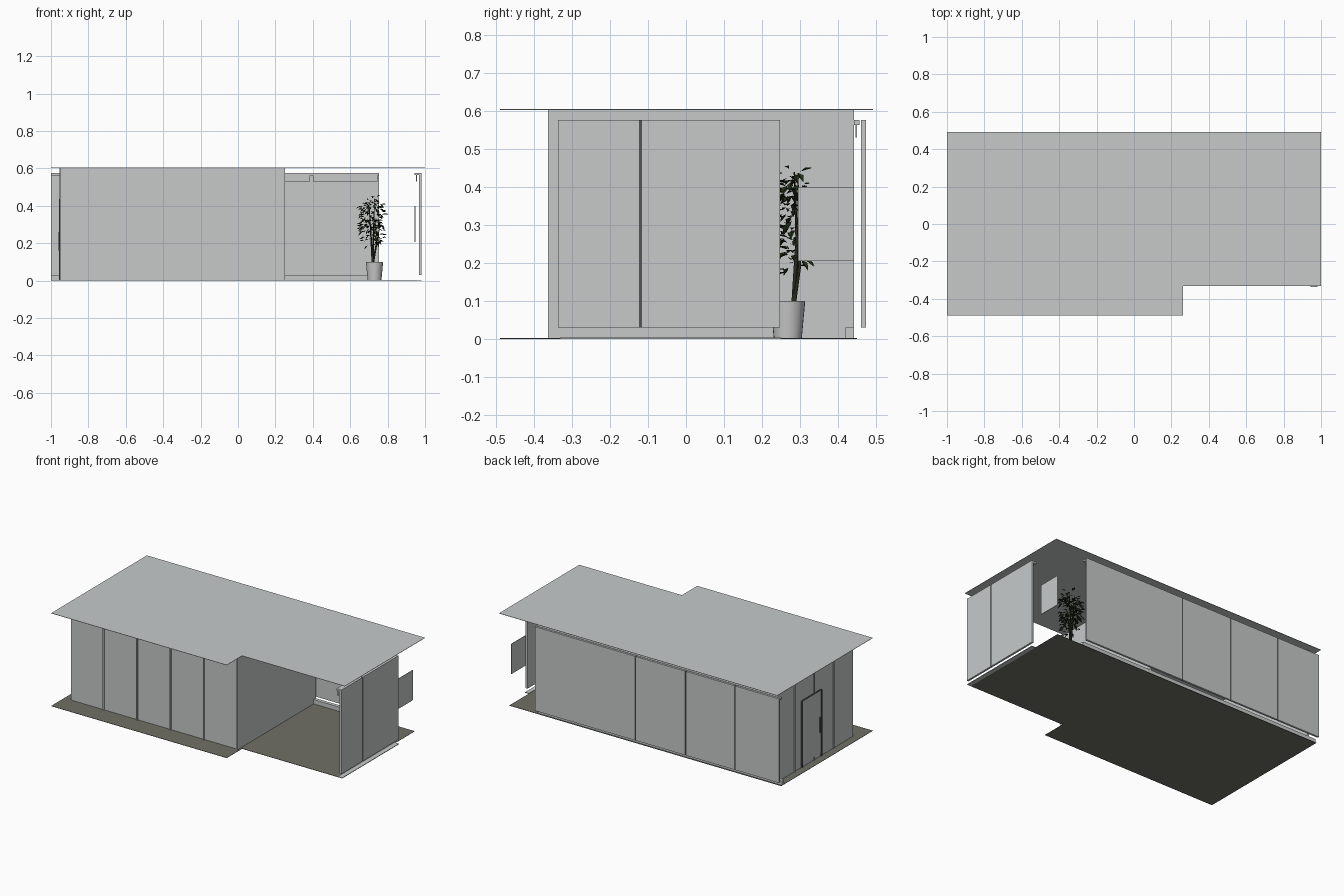
import bpy, bmesh, math, random
from mathutils import Vector, Matrix

cube = bpy.data.objects.get("Cube")
if cube:
    bpy.data.objects.remove(cube, do_unlink=True)
random.seed(4)


def material(name, rgb):
    m = bpy.data.materials.new(name)
    m.use_nodes = True
    m.diffuse_color = (*rgb, 1)
    m.node_tree.nodes["Principled BSDF"].inputs["Base Color"].default_value = (*rgb, 1)
    return m


PANEL = material("panel grey", (.57, .59, .59))
FLOOR = material("floor taupe", (.16, .16, .135))
SEAL = material("seal dark grey", (.09, .09, .09))
LEAF = material("leaf dark green", (.016, .03, .009))
STEM = material("stem dark brown", (.025, .026, .014))
POT = material("pot grey", (.58, .58, .58))


def add(name, bm, mat):
    bmesh.ops.recalc_face_normals(bm, faces=bm.faces)
    mesh = bpy.data.meshes.new(name)
    bm.to_mesh(mesh)
    bm.free()
    mesh.materials.append(mat)
    ob = bpy.data.objects.new(name, mesh)
    bpy.context.collection.objects.link(ob)
    return ob


def box(name, xs, ys, zs, mat=PANEL):
    bm = bmesh.new()
    size = Vector(b - a for a, b in (xs, ys, zs))
    mid = Vector((a + b) / 2 for a, b in (xs, ys, zs))
    bmesh.ops.create_cube(bm, size=1, matrix=Matrix.Translation(mid) @ Matrix.Diagonal((*size, 1)))
    return add(name, bm, mat)


def slab(name, outline, z0, z1, mat):
    bm = bmesh.new()
    face = bm.faces.new([bm.verts.new((x, y, z0)) for x, y in outline])
    top = bmesh.ops.extrude_face_region(bm, geom=[face])
    verts = [g for g in top["geom"] if isinstance(g, bmesh.types.BMVert)]
    bmesh.ops.translate(bm, verts=verts, vec=(0, 0, z1 - z0))
    return add(name, bm, mat)


def stepped(right, back):
    return [(-1, -.49), (.262, -.49), (.262, -.332), (right, -.332), (right, back), (-1, back)]


# Floor and roof sheets with the stepped front corner
H = .605
slab("floor", stepped(.955, .45), 0, .002, FLOOR)
slab("roof", stepped(1, .492), H - .002, H, PANEL)

# Fixed walls of the closed room
box("front_wall", (-.95, .25), (-.356, -.346), (.002, H - .002))
box("inner_wall", (.24, .25), (-.356, .442), (.002, H - .002))
box("left_end_wall", (-.95, -.94), (-.356, .442), (.002, H - .002))
for i in range(1, 6):
    x = -.95 + i * .24
    box("front_joint", (x - .008, x), (-.364, -.356), (.002, H - .002))
for i in range(1, 4):
    y = .442 - i * .2
    box("end_joint", (-.955, -.95), (y - .005, y + .005), (.002, H - .002))

# Door in the end wall
D0, D1, DT = -.03, .17, .43
box("door", (-.953, -.95), (D0, D1), (.02, DT))
for y in (D0, D1):
    box("door_jamb", (-.956, -.95), (y - .004, y + .004), (.002, DT), SEAL)
box("door_head", (-.956, -.95), (D0, D1), (DT, DT + .006), SEAL)
box("door_handle", (-.961, -.954), (D0 + .012, D0 + .02), (.16, .26), SEAL)

# Sliding panels along the back and along the open side
LOW, TOP, GAP = .03, .576, .004


def sliding(name, stops, depth, along_x):
    for a, b in zip(stops, stops[1:]):
        lo = a + (GAP if a != stops[0] else 0)
        hi = b - (GAP if b != stops[-1] else 0)
        span = (lo, hi)
        box(name + "_panel", *((span, depth) if along_x else (depth, span)), (LOW, TOP))
    inset = (depth[0] + .003, depth[1] - .003)
    for s in stops[1:-1]:
        span = (s - GAP, s + GAP)
        box(name + "_seal", *((span, inset) if along_x else (inset, span)), (LOW, TOP), SEAL)


sliding("back", [-1, -.685, -.33, .03, .755], (.461, .474), True)
sliding("side", [-.337, -.12, .248], (.967, .98), False)

# Tracks, sills and valances that carry the panels
box("back_sill", (-1, .755), (.42, .442), (.002, LOW))
box("back_top_rail", (-1, .755), (.442, .457), (.563, TOP))
box("back_valance_short", (.25, .385), (.446, .45), (.53, TOP))
box("back_valance_long", (.4, .745), (.446, .45), (.53, TOP))
box("side_track", (.955, .982), (-.332, .25), (0, .004))
box("side_top_rail", (.943, .968), (-.337, .248), (.565, TOP))
box("side_guide", (.953, .956), (-.337, -.333), (.53, .565))

# Hanging board in the open corner
box("hanging_board", (.945, .949), (.295, .442), (.205, .4))

# Plant pot, turned from a profile
PX, PY = .73, .268
bm = bmesh.new()
profile = [(0, .002), (.037, .002), (.046, .1), (.041, .1), (.04, .088), (0, .088)]
verts = [bm.verts.new((PX + r, PY, z)) for r, z in profile]
edges = [bm.edges.new(p) for p in zip(verts, verts[1:])]
bmesh.ops.spin(bm, geom=verts + edges, cent=(PX, PY, 0), axis=(0, 0, 1),
               angle=math.tau, steps=24, use_duplicate=False)
bmesh.ops.remove_doubles(bm, verts=bm.verts, dist=.0005)
pot = add("plant_pot", bm, POT)
bpy.context.view_layer.objects.active = pot
pot.select_set(True)
bpy.ops.object.shade_smooth_by_angle(angle=math.radians(40))

# Stems
for name, tip in (("stem_a", (.70, .295, .42)), ("stem_b", (.73, .285, .44)), ("stem_c", (.76, .3, .3))):
    cu = bpy.data.curves.new(name, "CURVE")
    cu.dimensions = "3D"
    cu.bevel_depth = .005
    cu.bevel_resolution = 1
    sp = cu.splines.new("POLY")
    sp.points.add(2)
    base = Vector((PX - .01, PY + .015, .085))
    mid = base.lerp(Vector(tip), .5) + Vector((0, .008, 0))
    for p, co, r in zip(sp.points, (base, mid, Vector(tip)), (1.2, .8, .3)):
        p.co = (*co, 1)
        p.radius = r
    cu.materials.append(STEM)
    bpy.context.collection.objects.link(bpy.data.objects.new(name, cu))

# Foliage: folded drooping leaves scattered around the stems
bm = bmesh.new()
for i in range(210):
    z = random.triangular(.17, .46, .33)
    reach = .062 * math.sqrt(max(.15, 1 - ((z - .31) / .17) ** 2)) * math.sqrt(random.random())
    a = random.uniform(0, math.tau)
    root = Vector((.715 + reach * math.cos(a), .285 + reach * math.sin(a), z))
    out = Vector((math.cos(a), math.sin(a), random.uniform(-1.1, .5))).normalized()
    side = out.cross(Vector((0, 0, 1))).normalized()
    size = random.uniform(.02, .036)
    fold = Vector((0, 0, size * .12))
    mid = root + out * size * .5
    r, t = bm.verts.new(root), bm.verts.new(root + out * size - fold)
    for s in (-1, 1):
        w = bm.verts.new(mid + side * s * size * .27 + fold)
        bm.faces.new((r, w, t) if s > 0 else (r, t, w))
add("foliage", bm, LEAF)
